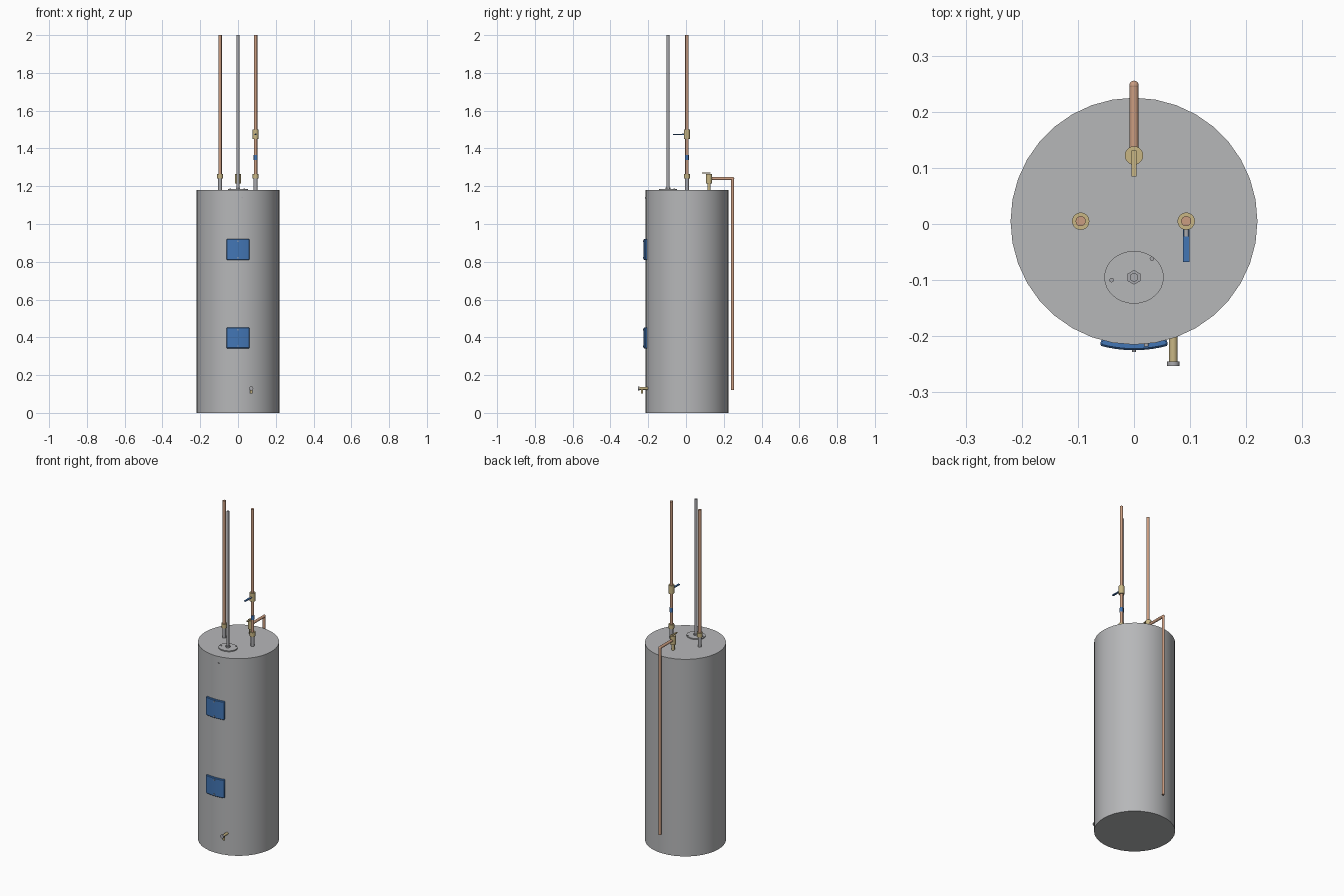
import bpy, bmesh, math
from mathutils import Vector

if "Cube" in bpy.data.objects:
    bpy.data.objects.remove(bpy.data.objects["Cube"])


def material(name, rgb):
    m = bpy.data.materials.new(name)
    m.use_nodes = True
    m.diffuse_color = (*rgb, 1)
    m.node_tree.nodes["Principled BSDF"].inputs["Base Color"].default_value = (*rgb, 1)
    return m


GREY = material("tank grey", (0.47, 0.475, 0.485))
STEEL = material("steel", (0.40, 0.40, 0.42))
COPPER = material("copper", (0.60, 0.34, 0.22))
BRASS = material("brass", (0.58, 0.47, 0.23))
BLUE = material("blue", (0.055, 0.18, 0.46))
CENTRE_Y = 0.005
TANK_R = 0.22
TANK_TOP = 1.18


def finish(ob, name, mat):
    ob.name = name
    ob.data.materials.append(mat)
    bpy.ops.object.select_all(action='DESELECT')
    ob.select_set(True)
    bpy.context.view_layer.objects.active = ob
    bpy.ops.object.shade_smooth_by_angle(angle=math.radians(35))
    return ob


def rod(name, start, end, radius, mat, sides=20):
    """Cylinder between two points."""
    a, b = Vector(start), Vector(end)
    bpy.ops.mesh.primitive_cylinder_add(vertices=sides, radius=radius, depth=(b - a).length,
                                        location=(a + b) / 2)
    ob = bpy.context.object
    ob.rotation_euler = (b - a).to_track_quat('Z', 'Y').to_euler()
    return finish(ob, name, mat)


def post(name, x, y, z0, z1, radius, mat, sides=20):
    return rod(name, (x, y, z0), (x, y, z1), radius, mat, sides)


def box(name, centre, size, mat):
    bpy.ops.mesh.primitive_cube_add(size=1, location=centre)
    ob = bpy.context.object
    ob.scale = size
    return finish(ob, name, mat)


def curved_panel(name, z0, z1, half_width, r_in, r_out, mat, steps=8):
    """Plate that wraps round the front of the tank."""
    half = math.asin(half_width / r_out)
    angles = [-half + 2 * half * i / steps for i in range(steps + 1)]
    ring = [(r_out, a) for a in angles] + [(r_in, a) for a in reversed(angles)]
    bm = bmesh.new()
    bottom = [bm.verts.new((r * math.sin(a), CENTRE_Y - r * math.cos(a), z0)) for r, a in ring]
    face = bm.faces.new(bottom)
    top = bmesh.ops.extrude_face_region(bm, geom=[face])["geom"]
    bmesh.ops.translate(bm, vec=(0, 0, z1 - z0),
                        verts=[g for g in top if isinstance(g, bmesh.types.BMVert)])
    bmesh.ops.recalc_face_normals(bm, faces=bm.faces)
    mesh = bpy.data.meshes.new(name)
    bm.to_mesh(mesh)
    bm.free()
    ob = bpy.data.objects.new(name, mesh)
    bpy.context.collection.objects.link(ob)
    finish(ob, name, mat)
    bevel = ob.modifiers.new("soft edges", 'BEVEL')
    bevel.width = 0.003
    bevel.limit_method = 'ANGLE'
    return ob


# Tank
post("tank", 0, CENTRE_Y, 0, TANK_TOP, TANK_R, GREY, 36)

# Access panels with screws
for label, z in (("lower", 0.397), ("upper", 0.865)):
    curved_panel(label + "_access_panel", z - 0.055, z + 0.055, 0.061, TANK_R - 0.004, 0.23, BLUE)
    for side, dz in (("bottom", -0.043), ("top", 0.043)):
        rod(f"{label}_panel_{side}_screw", (0, -0.222, z + dz), (0, -0.228, z + dz), 0.004, STEEL, 12)
rod("front_screw", (0.022, -0.21, 1.14), (0.022, -0.218, 1.14), 0.004, STEEL, 12)

# Wiring cover, lock nut and conduit
cover = post("wiring_cover", 0, -0.095, TANK_TOP - 0.002, 1.186, 0.05, GREY, 32)
cover.scale = (1.06, 0.94, 1)
for i, (x, y) in enumerate([(-0.04, -0.1), (0.032, -0.062)]):
    post(f"cover_screw_{i + 1}", x, y, 1.184, 1.189, 0.004, STEEL, 12)
post("conduit_nut", 0, -0.095, 1.184, 1.194, 0.013, STEEL, 6)
post("conduit", 0, -0.095, 1.184, 2, 0.0075, STEEL)

# Water pipes with nipples and unions
for label, x in (("hot", -0.095), ("cold", 0.093)):
    post(label + "_nipple", x, CENTRE_Y, TANK_TOP - 0.01, 1.245, 0.010, STEEL)
    post(label + "_union", x, CENTRE_Y, 1.24, 1.265, 0.0155, BRASS)
    post(label + "_pipe", x, CENTRE_Y, 1.25, 2, 0.009, COPPER)

# Shut-off valve and blue marker on the cold pipe
post("cold_marker", 0.093, CENTRE_Y, 1.338, 1.364, 0.0098, BLUE)
post("shutoff_valve_body", 0.093, CENTRE_Y, 1.45, 1.5, 0.0155, BRASS)
rod("shutoff_valve_stem", (0.093, 0, 1.475), (0.093, -0.022, 1.475), 0.005, STEEL, 12)
box("shutoff_valve_handle", (0.093, -0.037, 1.475), (0.011, 0.062, 0.005), BLUE)

# Relief valve, lever and overflow pipe
VALVE_Y = 0.122
post("relief_valve_nipple", 0, VALVE_Y, TANK_TOP - 0.01, 1.22, 0.009, BRASS)
post("relief_valve_body", 0, VALVE_Y, 1.215, 1.266, 0.0165, BRASS)
box("relief_valve_lever", (0, 0.108, 1.27), (0.009, 0.046, 0.005), BRASS)
BEND = (0, 0.247, 1.24)
rod("overflow_pipe_across", (0, VALVE_Y, 1.24), BEND, 0.008, COPPER)
rod("overflow_pipe_down", BEND, (0, 0.247, 0.122), 0.008, COPPER)
bpy.ops.mesh.primitive_uv_sphere_add(segments=20, ring_count=12, radius=0.0085, location=BEND)
finish(bpy.context.object, "overflow_elbow", COPPER)

# Drain tap
rod("drain_tap_body", (0.07, -0.19, 0.13), (0.07, -0.247, 0.13), 0.0075, BRASS)
rod("drain_tap_cap", (0.07, -0.245, 0.13), (0.07, -0.253, 0.13), 0.011, STEEL)
post("drain_tap_spout", 0.07, -0.233, 0.102, 0.13, 0.0065, BRASS)
